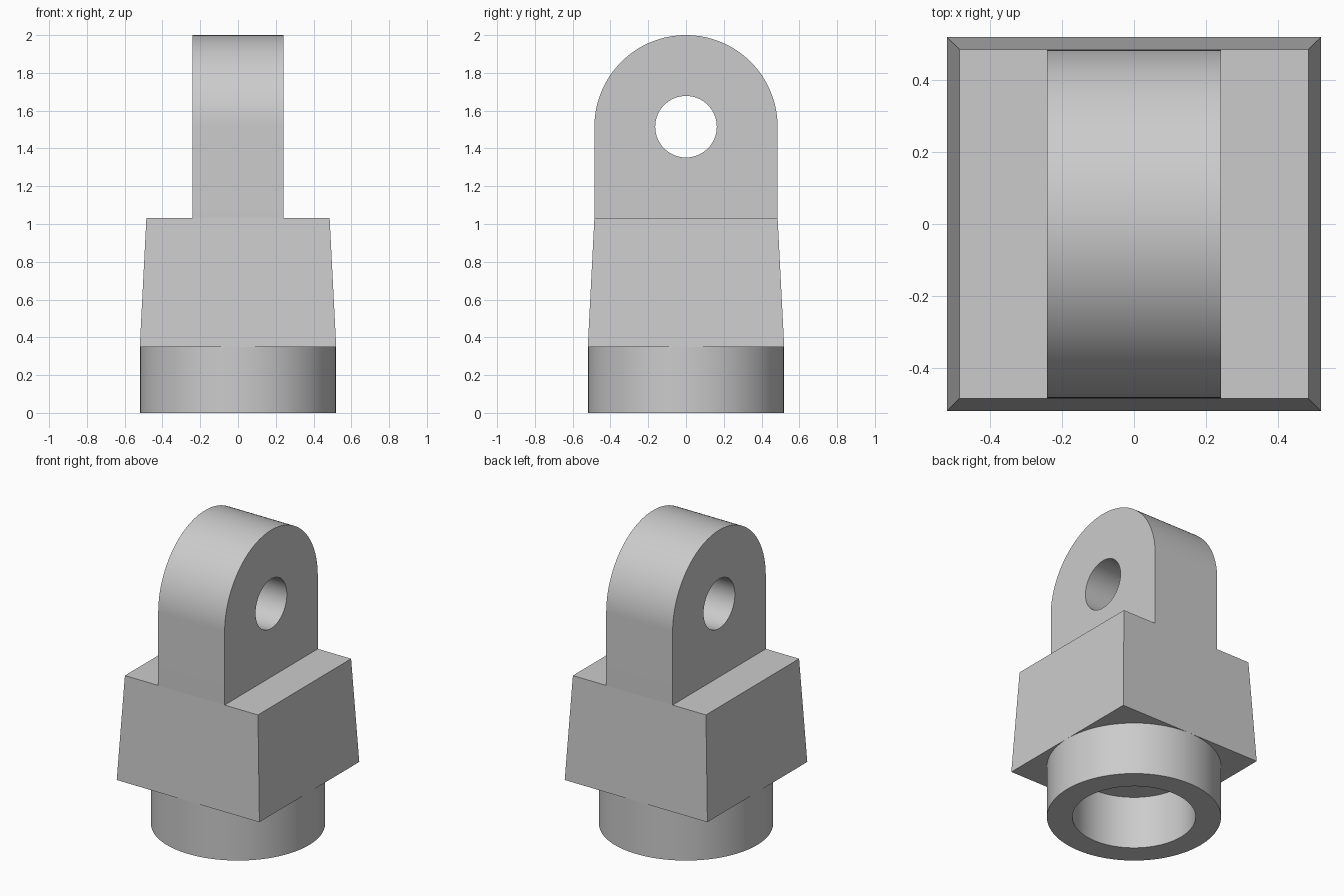
import bpy
import bmesh
from math import cos, sin, pi, tau, radians
from mathutils import Vector

cube = bpy.data.objects.get("Cube")
if cube:
    bpy.data.objects.remove(cube, do_unlink=True)

COLLAR_TOP = 0.348
BLOCK_TOP = 1.032
BASE_R = 0.52
EYE_R = 0.485
EYE_Z = 2.0 - EYE_R

grey = bpy.data.materials.new("plain_grey")
grey.use_nodes = True
grey.diffuse_color = (0.6, 0.6, 0.6, 1)
grey.node_tree.nodes["Principled BSDF"].inputs["Base Color"].default_value = grey.diffuse_color


def finish(name, bm, smooth=True):
    """Turn a bmesh into a named object with sharp edges kept."""
    bmesh.ops.recalc_face_normals(bm, faces=bm.faces)
    mesh = bpy.data.meshes.new(name)
    bm.to_mesh(mesh)
    bm.free()
    mesh.materials.append(grey)
    obj = bpy.data.objects.new(name, mesh)
    bpy.context.collection.objects.link(obj)
    if smooth:
        bpy.ops.object.select_all(action="DESELECT")
        obj.select_set(True)
        bpy.context.view_layer.objects.active = obj
        bpy.ops.object.shade_smooth_by_angle(angle=radians(30))
    return obj


def loop_edges(bm, points):
    """Closed wire loop through the points."""
    verts = [bm.verts.new(p) for p in points]
    return [bm.edges.new((a, b)) for a, b in zip(verts, verts[1:] + verts[:1])]


# Hollow round collar, revolved from a rectangular section
bm = bmesh.new()
inner = 0.368
section = [(BASE_R, 0, COLLAR_TOP), (BASE_R, 0, 0), (inner, 0, 0), (inner, 0, COLLAR_TOP)]
edges = loop_edges(bm, section)
bmesh.ops.spin(bm, geom=bm.verts[:] + edges, cent=(0, 0, 0), axis=(0, 0, 1),
               angle=tau, steps=96, use_merge=True)
bmesh.ops.remove_doubles(bm, verts=bm.verts, dist=0.0001)
finish("collar", bm)

# Tapered square block
bm = bmesh.new()
bmesh.ops.create_cube(bm, size=2)
for v in bm.verts:
    top = v.co.z > 0
    half = EYE_R if top else BASE_R
    v.co = Vector((v.co.x * half, v.co.y * half, BLOCK_TOP if top else COLLAR_TOP))
finish("block", bm, smooth=False)

# Round-topped lug with a pin hole, its foot sunk into the block
bm = bmesh.new()
half_width = 0.242
foot = BLOCK_TOP - 0.05
steps = 64
arch = [(-half_width, EYE_R * cos(pi * i / steps), EYE_Z + EYE_R * sin(pi * i / steps))
        for i in range(steps + 1)]
outline = arch + [(-half_width, -EYE_R, foot), (-half_width, EYE_R, foot)]
hole_r = 0.163
hole = [(-half_width, hole_r * cos(tau * i / steps), EYE_Z + hole_r * sin(tau * i / steps))
        for i in range(steps)]
edges = loop_edges(bm, outline) + loop_edges(bm, hole)
bmesh.ops.triangle_fill(bm, edges=edges, use_beauty=True)
side = bmesh.ops.extrude_face_region(bm, geom=bm.faces[:], use_keep_orig=True)
moved = [g for g in side["geom"] if isinstance(g, bmesh.types.BMVert)]
bmesh.ops.translate(bm, verts=moved, vec=(2 * half_width, 0, 0))
finish("lug", bm)
